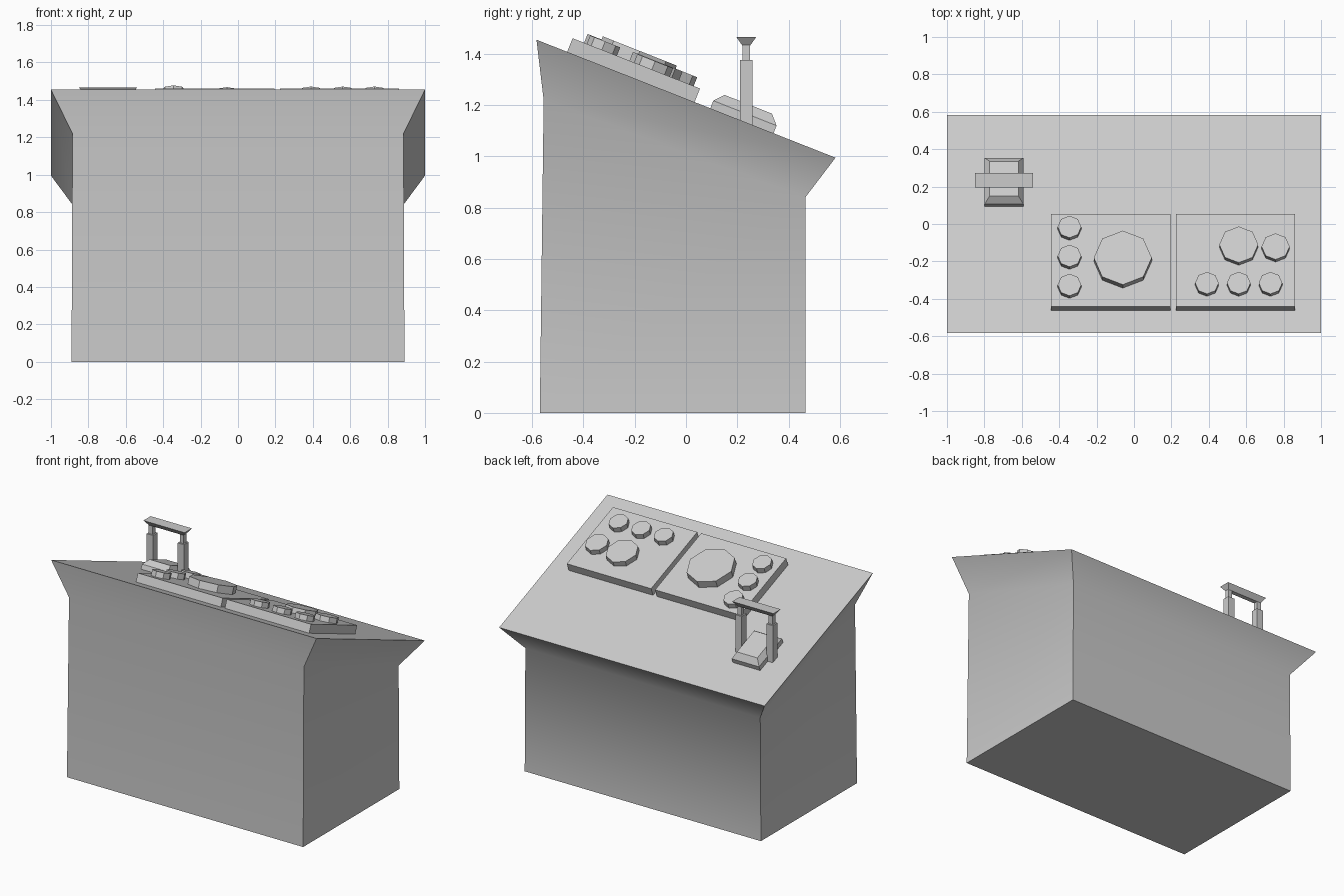
import bpy, bmesh, math
from mathutils import Matrix, Vector

if "Cube" in bpy.data.objects:
    bpy.data.objects.remove(bpy.data.objects["Cube"])

# Sloped desk-top frame: local y runs down the slope, local z is its normal
TILT = math.atan2(0.46, 1.165)
SLOPE = Matrix.Translation((0, 0, 1.225)) @ Matrix.Rotation(-TILT, 4, 'X')


def finish(name, bm, matrix=Matrix()):
    bmesh.ops.recalc_face_normals(bm, faces=bm.faces)
    mesh = bpy.data.meshes.new(name)
    bm.to_mesh(mesh)
    bm.free()
    obj = bpy.data.objects.new(name, mesh)
    bpy.context.collection.objects.link(obj)
    obj.matrix_world = matrix
    return obj


def loft(name, rings, matrix=Matrix()):
    """Stack of rectangles: (half_x, y_front, y_back, z_front, z_back, centre_x)."""
    bm = bmesh.new()
    loops = []
    for hx, y0, y1, z0, z1, cx in rings:
        pts = ((cx - hx, y0, z0), (cx + hx, y0, z0), (cx + hx, y1, z1), (cx - hx, y1, z1))
        loops.append([bm.verts.new(p) for p in pts])
    bm.faces.new(loops[0])
    bm.faces.new(loops[-1])
    for a, b in zip(loops, loops[1:]):
        for i in range(4):
            j = (i + 1) % 4
            bm.faces.new((a[i], a[j], b[j], b[i]))
    return finish(name, bm, matrix)


def button(name, x, y, r, h):
    """Octagonal button whose top centre sits at plan position x, y."""
    n = PANEL_H + h
    u = (y - math.sin(TILT) * n) / math.cos(TILT)
    bm = bmesh.new()
    bmesh.ops.create_cone(bm, cap_ends=True, segments=8, radius1=r, radius2=r, depth=h,
                          matrix=Matrix.Translation((x, u, PANEL_H + h / 2)))
    return finish(name, bm, SLOPE)


# Pedestal with flared, sloping top
body = loft("console_body", [
    (0.89, -0.57, 0.465, 0.0, 0.0, 0),
    (0.885, -0.555, 0.465, 1.22, 0.84, 0),
    (1.0, -0.583, 0.583, 1.455, 0.995, 0)])
bpy.context.view_layer.objects.active = body
body.select_set(True)
bpy.ops.object.shade_smooth_by_angle(angle=math.radians(45))

# Two raised control panels
PANEL_H = 0.057
for side, x0, x1 in (("left", -0.445, 0.195), ("right", 0.225, 0.86)):
    hx, cx = (x1 - x0) / 2, (x0 + x1) / 2
    loft(side + "_panel", [(hx, -0.498, 0.036, z, z, cx) for z in (-0.005, PANEL_H)], SLOPE)

# Buttons
button("large_button", -0.06, -0.18, 0.155, 0.05)
for i, y in enumerate((-0.015, -0.17, -0.325)):
    button(f"left_button_{i + 1}", -0.345, y, 0.063, 0.037)
for i, x in enumerate((0.39, 0.56, 0.73)):
    button(f"right_button_{i + 1}", x, -0.315, 0.063, 0.035)
button("medium_button", 0.56, -0.11, 0.104, 0.037)
button("side_button", 0.757, -0.12, 0.075, 0.035)

# Lever base with chamfered top
LX, LY = -0.695, 0.235
loft("lever_base", [
    (0.103, 0.102, 0.367, -0.005, -0.005, LX),
    (0.103, 0.102, 0.367, 0.032, 0.032, LX),
    (0.077, 0.134, 0.333, 0.069, 0.069, LX)], SLOPE)

# Lever arms with narrower necks, and the flared grip
for side, s in (("left", -1), ("right", 1)):
    cx = LX + s * 0.117
    loft(side + "_lever_arm", [(0.024, LY - 0.025, LY + 0.025, z, z, cx) for z in (1.1, 1.375)])
    loft(side + "_lever_neck", [(0.015, LY - 0.015, LY + 0.015, z, z, cx) for z in (1.37, 1.435)])
loft("lever_grip", [
    (0.13, LY - 0.015, LY + 0.015, 1.432, 1.432, LX),
    (0.155, LY - 0.039, LY + 0.039, 1.466, 1.466, LX)])
